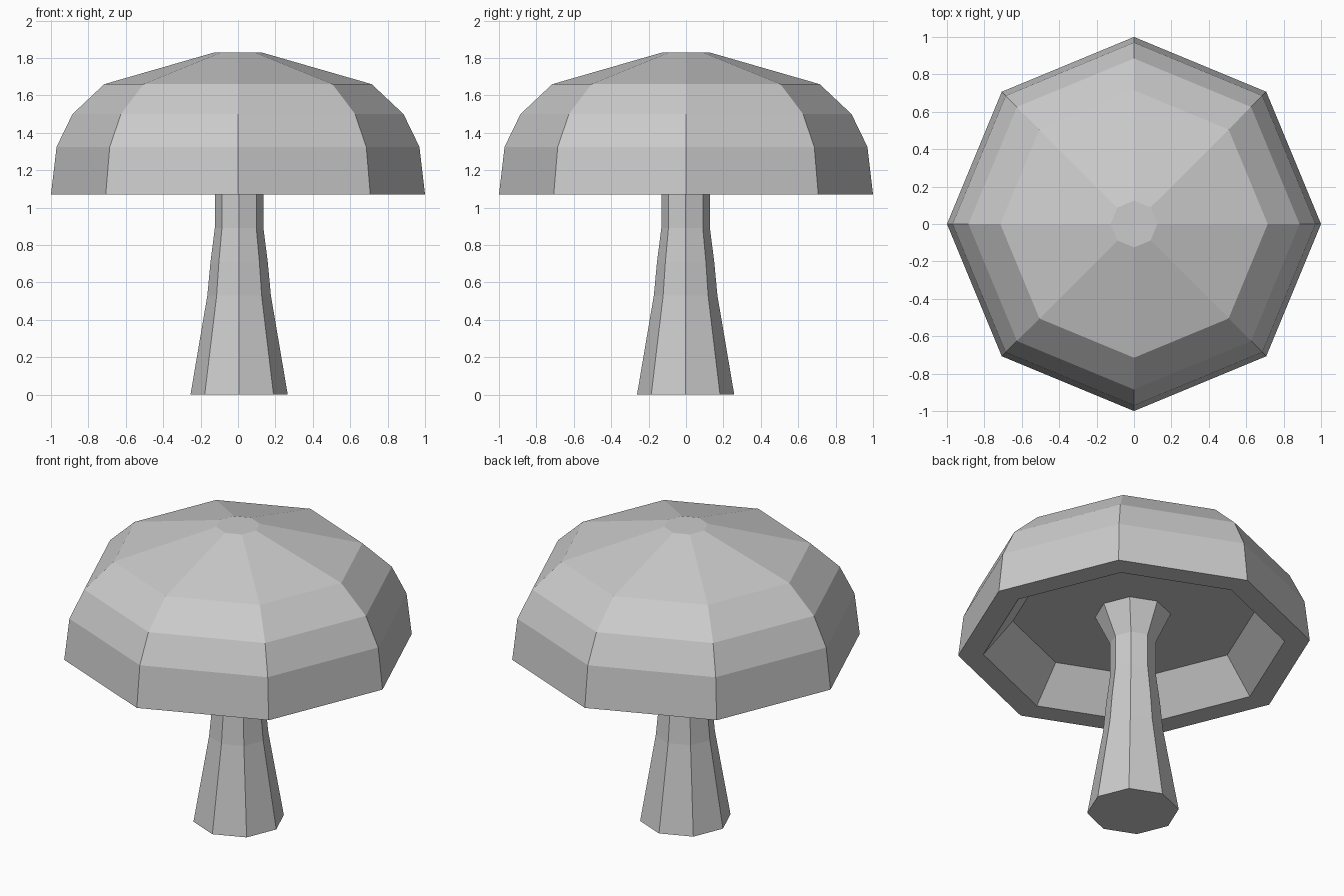
import bpy, bmesh
from math import cos, sin, pi

if "Cube" in bpy.data.objects:
    bpy.data.objects.remove(bpy.data.objects["Cube"])

SIDES = 8


def lathe(name, profile, centre=(0, 0), cap_start=False, cap_end=False):
    """Revolve (radius, z) points into a flat-faced octagonal solid."""
    bm = bmesh.new()
    rings = [[bm.verts.new((centre[0] + r * cos(2 * pi * i / SIDES),
                            centre[1] + r * sin(2 * pi * i / SIDES), z))
              for i in range(SIDES)] for r, z in profile]
    for a, b in zip(rings, rings[1:]):
        for i in range(SIDES):
            j = (i + 1) % SIDES
            bm.faces.new((a[i], a[j], b[j], b[i]))
    if cap_start:
        bm.faces.new(rings[0][::-1])
    if cap_end:
        bm.faces.new(rings[-1])
    bmesh.ops.recalc_face_normals(bm, faces=bm.faces)
    mesh = bpy.data.meshes.new(name)
    bm.to_mesh(mesh)
    bm.free()
    obj = bpy.data.objects.new(name, mesh)
    bpy.context.collection.objects.link(obj)
    return obj


# Cap: recessed underside, flat rim, domed top
lathe("mushroom_cap",
      [(0.69, 1.28), (0.857, 1.07), (1.0, 1.07), (0.97, 1.325),
       (0.885, 1.5), (0.715, 1.66), (0.125, 1.83)],
      cap_start=True, cap_end=True)

# Stem: tapers upward, then flares into the underside of the cap
lathe("mushroom_stem",
      [(0.26, 0.0), (0.17, 0.53), (0.153, 0.71), (0.13, 0.89),
       (0.13, 1.1), (0.215, 1.28)],
      centre=(0.006, -0.002), cap_start=True)
